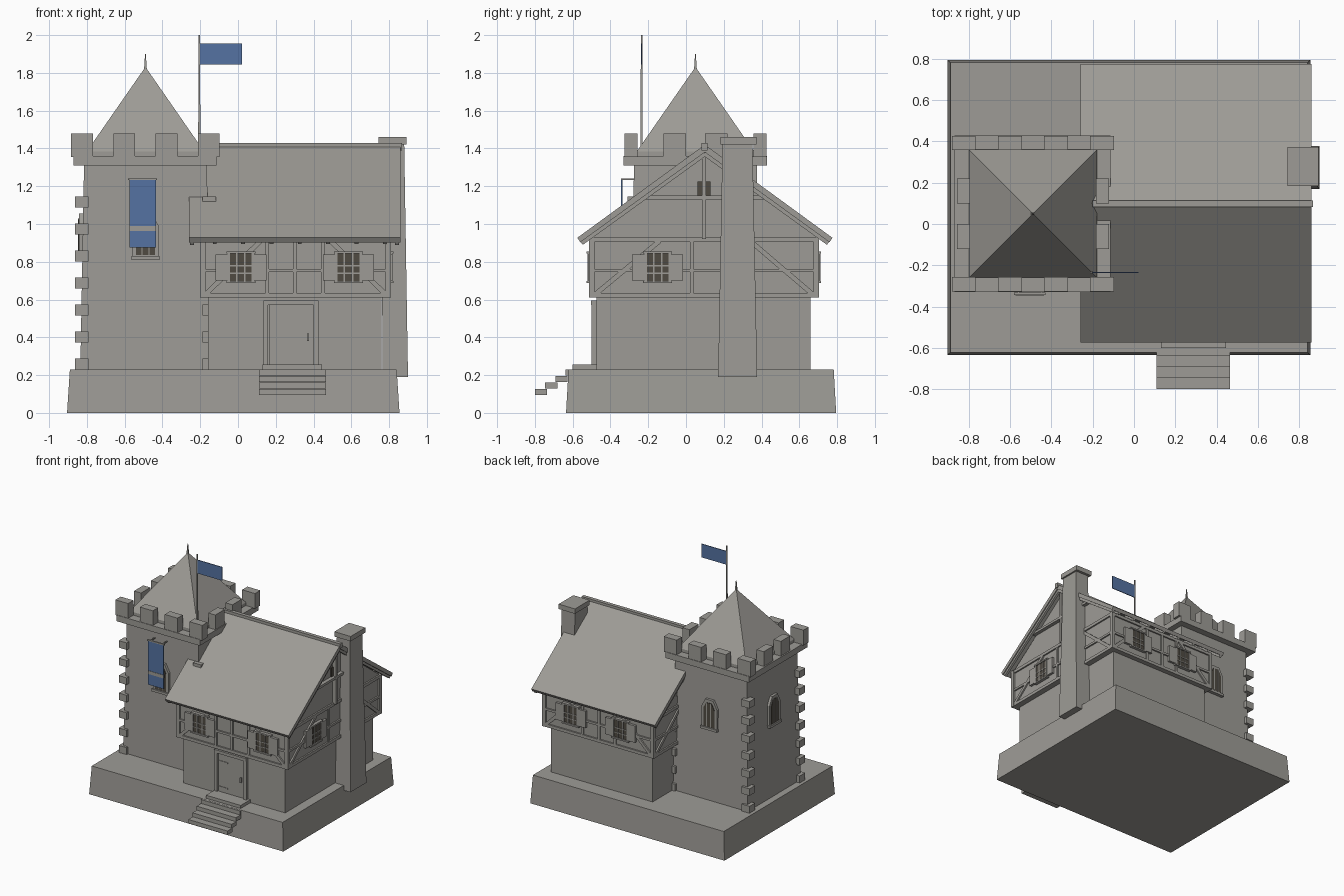
import bpy
import bmesh
from mathutils import Vector

cube = bpy.data.objects.get("Cube")
if cube:
    bpy.data.objects.remove(cube, do_unlink=True)


def material(name, colour):
    mat = bpy.data.materials.new(name)
    mat.use_nodes = True
    mat.diffuse_color = (*colour, 1)
    mat.node_tree.nodes["Principled BSDF"].inputs["Base Color"].default_value = (*colour, 1)
    return mat


STONE = material("warm grey stone", (0.34, 0.33, 0.305))
BLUE = material("blue cloth", (0.09, 0.17, 0.36))
DARK = material("dark glass", (0.08, 0.07, 0.055))


def finish(name, bm, mat):
    bmesh.ops.recalc_face_normals(bm, faces=bm.faces)
    mesh = bpy.data.meshes.new(name)
    bm.to_mesh(mesh)
    bm.free()
    mesh.materials.append(mat)
    obj = bpy.data.objects.new(name, mesh)
    bpy.context.collection.objects.link(obj)
    return obj


def loft(name, lower, upper, mat=STONE):
    """Close a solid between two matching rings of points."""
    bm = bmesh.new()
    a = [bm.verts.new(p) for p in lower]
    b = [bm.verts.new(p) for p in upper]
    bm.faces.new(a)
    bm.faces.new(b)
    for i in range(len(a)):
        j = (i + 1) % len(a)
        bm.faces.new((a[i], a[j], b[j], b[i]))
    return finish(name, bm, mat)


def rect(x0, x1, y0, y1, z):
    return [(x0, y0, z), (x1, y0, z), (x1, y1, z), (x0, y1, z)]


def box(name, x0, x1, y0, y1, z0, z1, mat=STONE):
    return loft(name, rect(x0, x1, y0, y1, z0), rect(x0, x1, y0, y1, z1), mat)


def square(cx, cy, half, z):
    return rect(cx - half, cx + half, cy - half, cy + half, z)


class Wall:
    """A vertical plane on which flat outlines (along, height) are extruded outwards."""

    def __init__(self, origin, along, normal):
        self.o, self.u, self.n = Vector(origin), Vector(along), Vector(normal)

    def prism(self, name, outline, d0, d1, mat=STONE):
        ring = [[self.o + self.u * u + self.n * d + Vector((0, 0, z)) for u, z in outline]
                for d in (d0, d1)]
        return loft(name, ring[0], ring[1], mat)

    def plate(self, name, u0, u1, z0, z1, depth, mat=STONE, start=-0.01):
        return self.prism(name, [(u0, z0), (u1, z0), (u1, z1), (u0, z1)], start, depth, mat)

    def beam(self, name, a, b, width=0.025, d0=-0.01, d1=0.012):
        a, b = Vector(a), Vector(b)
        side = (b - a).orthogonal().normalized() * width / 2
        return self.prism(name, [a + side, b + side, b - side, a - side], d0, d1)


X, Y = (1, 0, 0), (0, 1, 0)
front = Wall((0, -0.5, 0), X, (0, -1, 0))
back = Wall((0, 0.69, 0), X, Y)
right = Wall((0.797, 0, 0), Y, X)
left = Wall((-0.187, 0, 0), Y, (-1, 0, 0))
RIDGE = 0.1

# Sloped base and stairs
loft("base", rect(-0.905, 0.855, -0.635, 0.795, 0), rect(-0.89, 0.84, -0.622, 0.782, 0.23))
for i in range(4):
    y, z = -0.8 + i * 0.054, 0.095 + i * 0.034
    box("stair_tread", 0.11, 0.465, y, y + 0.065, z, z + 0.032)
box("door_landing", 0.13, 0.445, -0.6, -0.46, 0.225, 0.255)

# House storeys and gable
box("ground_floor", -0.16, 0.76, -0.475, 0.66, 0.22, 0.62)
box("upper_floor", -0.187, 0.797, -0.5, 0.69, 0.61, 0.93)
right.prism("gable", [(-0.5, 0.93), (0.69, 0.93), (RIDGE, 1.375)], -0.984, 0)

# Roof slabs, ridge, barge boards and rafter tails
for s in (-1, 1):
    def slope(run, drop):
        return (RIDGE + s * run, 1.42 - run * 0.73 - drop)
    outline = [slope(0, 0), slope(0.675, 0), slope(0.66, 0.035), slope(0, 0.04)]
    right.prism("roof_slope", outline, -1.057, 0.063)
    for d in (-1.04, 0.045):
        right.beam("barge_board", slope(0, 0.045), slope(0.655, 0.04), 0.03, d - 0.01, d + 0.01)
    for i in range(7):
        d = -0.92 + i * 0.15
        right.beam("rafter_tail", slope(0.55, 0.04), slope(0.65, 0.04), 0.025, d - 0.01, d + 0.01)
box("ridge_beam", -0.2, 0.868, 0.083, 0.113, 1.39, 1.43)

# Timber framing
for wall, u0, u1 in ((front, -0.2, 0.81), (back, -0.2, 0.81), (right, -0.513, 0.703), (left, -0.513, 0.703)):
    for z, h in ((0.61, 0.025), (0.745, 0.018), (0.905, 0.025)):
        wall.plate("timber_rail", u0, u1, z, z + h, 0.012)
    for u in (u0, u1 - 0.028):
        wall.plate("corner_post", u, u + 0.028, 0.61, 0.93, 0.014)
for wall in (front, back):
    for u in (0.155, 0.3, 0.45):
        wall.plate("timber_stud", u - 0.01, u + 0.01, 0.61, 0.93, 0.011)
    wall.beam("timber_brace", (-0.18, 0.62), (0.13, 0.92))
    wall.beam("timber_brace", (0.79, 0.62), (0.48, 0.92))
for wall in (right, left):
    wall.beam("timber_brace", (-0.49, 0.62), (-0.14, 0.91))
    wall.beam("timber_brace", (0.68, 0.62), (0.34, 0.91))
    wall.plate("timber_stud", 0.02, 0.04, 0.61, 0.93, 0.011)
    wall.plate("collar_beam", -0.24, 0.44, 1.13, 1.15, 0.03)
    wall.plate("king_post", 0.085, 0.107, 0.92, 1.4, 0.03)
    wall.plate("gable_opening", 0.06, 0.13, 1.15, 1.225, 0.008, DARK)


# Shuttered windows
def window(wall, u):
    wall.plate("window_glass", u - 0.065, u + 0.065, 0.695, 0.85, 0.016, DARK)
    for k in (-1, 1):
        wall.plate("window_mullion", u + k * 0.022 - 0.004, u + k * 0.022 + 0.004, 0.695, 0.85, 0.02)
        wall.plate("window_jamb", u + k * 0.065 - 0.008, u + k * 0.065 + 0.008, 0.69, 0.855, 0.022)
        a, b = sorted((u + k * 0.068, u + k * 0.135))
        wall.plate("shutter", a, b, 0.7, 0.838, 0.02)
    for z in (0.735, 0.775):
        wall.plate("window_bar", u - 0.065, u + 0.065, z, z + 0.007, 0.02)
    for z in (0.687, 0.843):
        wall.plate("window_sill", u - 0.077, u + 0.077, z, z + 0.012, 0.026)


for wall, u in ((front, 0.015), (front, 0.585), (back, 0.1), (back, 0.55), (right, -0.15)):
    window(wall, u)

# Door with frame, hinges and handle
porch = Wall((0, -0.475, 0), X, (0, -1, 0))
porch.plate("door", 0.165, 0.4, 0.25, 0.57, 0.012)
for u in (0.135, 0.4):
    porch.plate("door_jamb", u, u + 0.025, 0.23, 0.575, 0.024)
porch.plate("door_lintel", 0.135, 0.425, 0.57, 0.595, 0.028)
for z in (0.29, 0.5):
    porch.plate("door_hinge", 0.165, 0.25, z, z + 0.01, 0.016)
porch.plate("door_handle", 0.365, 0.375, 0.38, 0.42, 0.024)

# Chimney
loft("chimney", rect(0.765, 0.9, 0.17, 0.377, 0.19), rect(0.76, 0.88, 0.193, 0.352, 1.42))
box("chimney_cap", 0.745, 0.893, 0.183, 0.373, 1.42, 1.46)

# Tower, platform, spire and finial
CX, CY = -0.49, 0.05
loft("tower", square(CX, CY, 0.345, 0.22), square(CX, CY, 0.325, 1.32))
box("tower_platform", CX - 0.38, CX + 0.375, CY - 0.38, CY + 0.38, 1.31, 1.36)
loft("spire", square(CX, CY, 0.31, 1.385), square(CX, CY, 0.008, 1.82))
loft("spire_plinth", square(CX, CY, 0.31, 1.35), square(CX, CY, 0.31, 1.385))
loft("finial", square(CX, CY, 0.008, 1.81), square(CX, CY, 0.002, 1.9))

# Battlements and corner stones
for s in (-1, 1):
    for k in (-0.335, -0.112, 0.112, 0.335):
        x, y = CX + k, CY + s * 0.342
        box("merlon", x - 0.058, x + 0.058, y - 0.034, y + 0.034, 1.355, 1.48)
    for k in (-0.11, 0.11):
        x, y = CX + s * 0.337, CY + k
        box("merlon", x - 0.032, x + 0.032, y - 0.06, y + 0.06, 1.355, 1.48)
    for t in (-1, 1):
        for i in range(7):
            z = 0.23 + i * 0.143
            x, y = CX + s * 0.337, CY + t * 0.325
            box("corner_stone", x - 0.036, x + 0.036, y - 0.036, y + 0.036, z, z + 0.057)


# Arched tower windows
def arch(u, half, z0, shoulder, top):
    return [(u - half, z0), (u + half, z0), (u + half, shoulder),
            (u + half * 0.5, top), (u - half * 0.5, top), (u - half, shoulder)]


tower_front = Wall((0, CY - 0.333, 0), X, (0, -1, 0))
tower_back = Wall((0, CY + 0.333, 0), X, Y)
tower_left = Wall((CX - 0.333, 0, 0), Y, (-1, 0, 0))
for wall, u in ((tower_front, CX), (tower_back, CX), (tower_left, CY)):
    wall.prism("arched_frame", arch(u, 0.07, 0.815, 0.99, 1.055), -0.02, 0.018)
    wall.prism("arched_glass", arch(u, 0.05, 0.835, 0.98, 1.03), 0, 0.022, DARK)
    wall.plate("arched_sill", u - 0.075, u + 0.075, 0.81, 0.83, 0.028)
    for k in (-0.018, 0.018):
        wall.plate("arched_bar", u + k - 0.003, u + k + 0.003, 0.835, 1.03, 0.025)

# Hanging banner and flag
tower_front.plate("banner", -0.575, -0.435, 0.875, 1.24, 0.06, BLUE, 0.052)
tower_front.plate("banner_stripe", -0.575, -0.435, 0.963, 0.99, 0.063, STONE, 0.05)
tower_front.plate("banner_rod", -0.582, -0.428, 1.232, 1.242, 0.062, STONE, 0.05)
for u in (-0.56, -0.45):
    tower_front.plate("banner_bracket", u - 0.004, u + 0.004, 1.232, 1.24, 0.052)
loft("flag_pole", square(-0.205, -0.235, 0.006, 1.36), square(-0.205, -0.235, 0.004, 2.0))
box("flag", -0.2, 0.022, -0.238, -0.232, 1.845, 1.955, BLUE)
